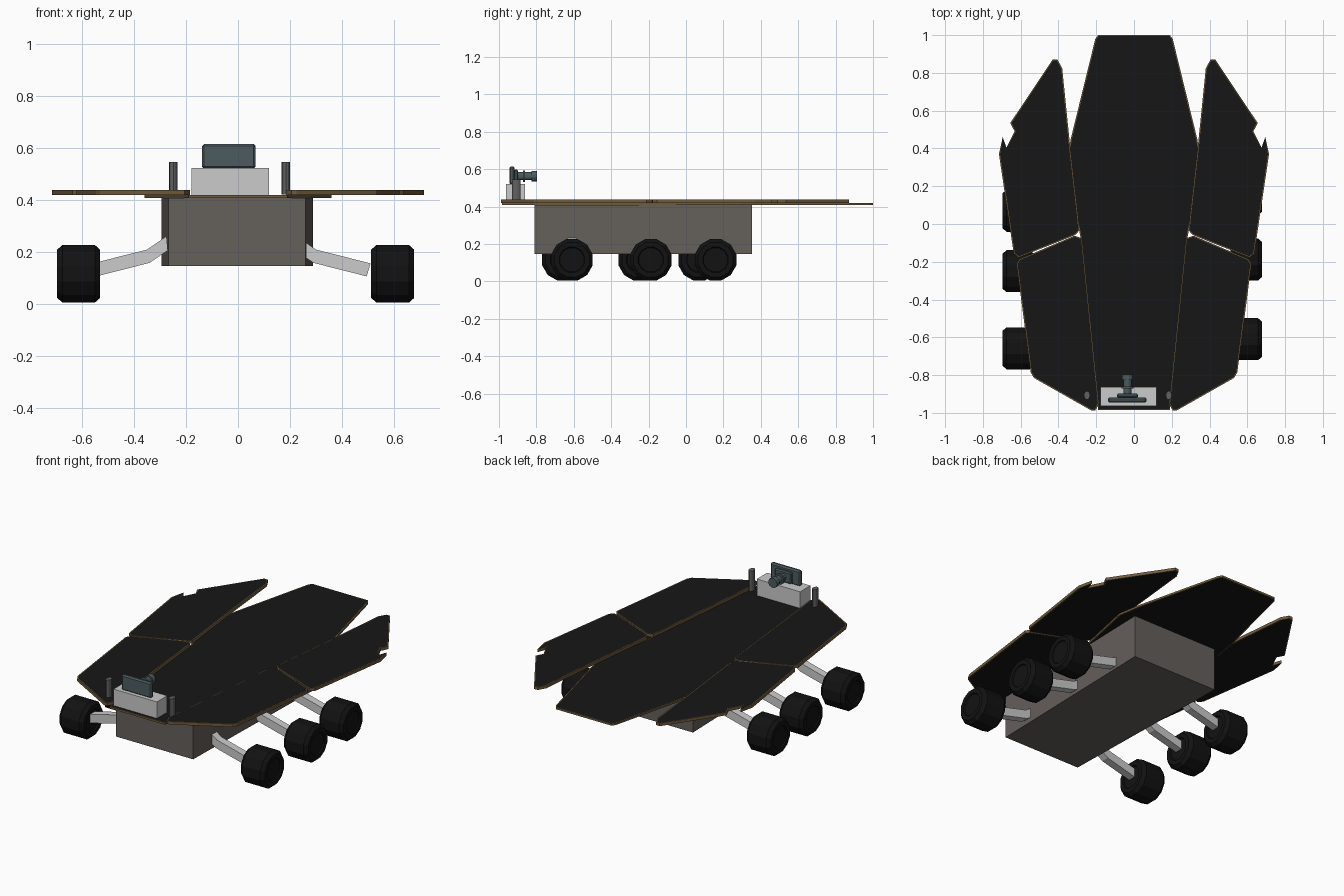
import bpy, bmesh
from math import radians, cos, sin, pi
from mathutils import Matrix, Vector

if "Cube" in bpy.data.objects:
    bpy.data.objects.remove(bpy.data.objects["Cube"])


def material(name, r, g, b):
    m = bpy.data.materials.new(name)
    m.diffuse_color = (r, g, b, 1)
    m.use_nodes = True
    m.node_tree.nodes["Principled BSDF"].inputs["Base Color"].default_value = m.diffuse_color
    return m


BLACK = material("panel_black", 0.008, 0.008, 0.008)
GOLD = material("edge_gold", 0.16, 0.105, 0.045)
BODY = material("hull_brown", 0.13, 0.115, 0.105)
RUBBER = material("tyre_black", 0.006, 0.006, 0.006)
TEAL = material("sensor_teal", 0.075, 0.105, 0.115)
DARK = material("post_grey", 0.12, 0.12, 0.125)


def finish(name, bm, mats=()):
    bmesh.ops.recalc_face_normals(bm, faces=bm.faces)
    me = bpy.data.meshes.new(name)
    bm.to_mesh(me)
    bm.free()
    for m in mats:
        me.materials.append(m)
    ob = bpy.data.objects.new(name, me)
    bpy.context.collection.objects.link(ob)
    return ob


def prism(bm, pts, offset):
    """Extrude a closed 3D outline along an offset; returns the two caps."""
    base = bm.faces.new([bm.verts.new(p) for p in pts])
    ext = bmesh.ops.extrude_face_region(bm, geom=[base], use_keep_orig=True)["geom"]
    bmesh.ops.translate(bm, vec=offset, verts=[v for v in ext if isinstance(v, bmesh.types.BMVert)])
    return [base] + [f for f in ext if isinstance(f, bmesh.types.BMFace)]


def panel(name, pts, z0, z1, side=1):
    """Thin dark panel with a gold rim."""
    bm = bmesh.new()
    caps = prism(bm, [(side * x, y, z0) for x, y in pts], (0, 0, z1 - z0))
    bmesh.ops.recalc_face_normals(bm, faces=bm.faces)
    for f in bm.faces:
        f.material_index = 1
    for f in caps:
        bmesh.ops.inset_individual(bm, faces=[f], thickness=0.006)
        f.material_index = 0
    return finish(name, bm, [BLACK, GOLD])


def box(name, lo, hi, mats=(), bevel=0):
    bm = bmesh.new()
    (x0, y0, z0), (x1, y1, z1) = lo, hi
    prism(bm, [(x0, y0, z0), (x1, y0, z0), (x1, y1, z0), (x0, y1, z0)], (0, 0, z1 - z0))
    if bevel:
        bmesh.ops.bevel(bm, geom=bm.edges[:], offset=bevel, segments=1, affect='EDGES')
    return finish(name, bm, mats)


def lathe(name, profile, n, axis, loc, mats=()):
    """Revolve (along, radius) points about X or Y, with closed ends."""
    bm = bmesh.new()
    rings = []
    for a, r in profile:
        ring = []
        for i in range(n):
            t = 2 * pi * (i + 0.5) / n
            u, v = r * cos(t), r * sin(t)
            p = (a, u, v) if axis == 'X' else (u, a, v)
            ring.append(bm.verts.new(Vector(p) + Vector(loc)))
        rings.append(ring)
    for r0, r1 in zip(rings, rings[1:]):
        for i in range(n):
            j = (i + 1) % n
            bm.faces.new((r0[i], r0[j], r1[j], r1[i]))
    bm.faces.new(rings[0])
    bm.faces.new(rings[-1])
    return finish(name, bm, mats)


# Deck: one low centre panel with two overlapping panels on each side
half = [(0.19, -0.985), (0.285, -0.06), (0.36, 0.3), (0.335, 0.45), (0.205, 0.98), (0.19, 1.0)]
panel("centre_panel", half + [(-x, y) for x, y in reversed(half)], 0.407, 0.419)

rear = [(0.405, 0.87), (0.43, 0.872), (0.655, 0.535), (0.632, 0.49), (0.675, 0.405),
        (0.695, 0.46), (0.715, 0.37), (0.637, -0.155), (0.612, -0.178), (0.31, -0.058),
        (0.29, -0.035), (0.293, 0.02), (0.34, 0.43), (0.38, 0.825)]
front = [(0.275, -0.075), (0.315, -0.062), (0.605, -0.185), (0.622, -0.21), (0.547, -0.785),
         (0.53, -0.815), (0.225, -0.988), (0.205, -0.988), (0.185, -0.95)]
for side, label in ((-1, "left"), (1, "right")):
    panel(label + "_rear_panel", rear, 0.419, 0.437, side)
    panel(label + "_front_panel", front, 0.419, 0.437, side)

# Hull, slightly narrower at the front
bm = bmesh.new()
prism(bm, [(-0.267, -0.81, 0.145), (0.26, -0.81, 0.145), (0.288, 0.352, 0.145), (-0.294, 0.352, 0.145)],
      (0, 0, 0.262))
finish("hull", bm, [BODY])

# Wheels and bent suspension arms; the two sides are a little offset
tyre = [(-0.083, 0.07), (-0.083, 0.096), (-0.062, 0.115), (0.062, 0.115), (0.083, 0.096), (0.083, 0.07)]
hub = [(0.076, 0.066)]
tyre = [(-a, r) for a, r in hub] + tyre + hub
# centreline of an arm measured from the hull outwards: upper edge, then lower edge
arm = [(0.0, 0.26), (0.075, 0.208), (0.285, 0.155), (0.27, 0.105), (0.065, 0.157), (-0.005, 0.205)]
for side, label, wheel_x, arm_x, ys in (
        (-1, "left", 0.613, 0.275, (-0.658, -0.25, 0.07)),
        (1, "right", 0.595, 0.225, (-0.61, -0.188, 0.158))):
    for y, row in zip(ys, ("front", "middle", "rear")):
        lathe(f"{label}_{row}_wheel", tyre, 12, 'X', (side * wheel_x, y, 0.115), [RUBBER])
        bm = bmesh.new()
        prism(bm, [(side * (arm_x + x), y - 0.024, z) for x, z in arm], (0, 0.048, 0))
        finish(f"{label}_{row}_arm", bm)

# Sensor head on its pedestal
box("pedestal", (-0.178, -0.963, 0.415), (0.119, -0.862, 0.521))
box("sensor_screen", (-0.138, -0.945, 0.519), (0.067, -0.918, 0.615), [TEAL], 0.008)
box("sensor_back", (-0.09, -0.92, 0.528), (0.022, -0.898, 0.598), [TEAL], 0.006)
barrel = [(-0.9, 0.022), (-0.872, 0.022), (-0.872, 0.033), (-0.86, 0.033), (-0.86, 0.022),
          (-0.825, 0.022), (-0.825, 0.03), (-0.797, 0.03)]
lathe("sensor_barrel", barrel, 12, 'Y', (-0.035, 0, 0.562), [TEAL])

# Oval posts either side of the pedestal
for x, label in ((-0.249, "left"), (0.184, "right")):
    bm = bmesh.new()
    ring = [(x + 0.016 * cos(radians(30 * i)), -0.907 + 0.023 * sin(radians(30 * i)), 0.42) for i in range(12)]
    prism(bm, ring, (0, 0, 0.125))
    finish(label + "_post", bm, [DARK])
